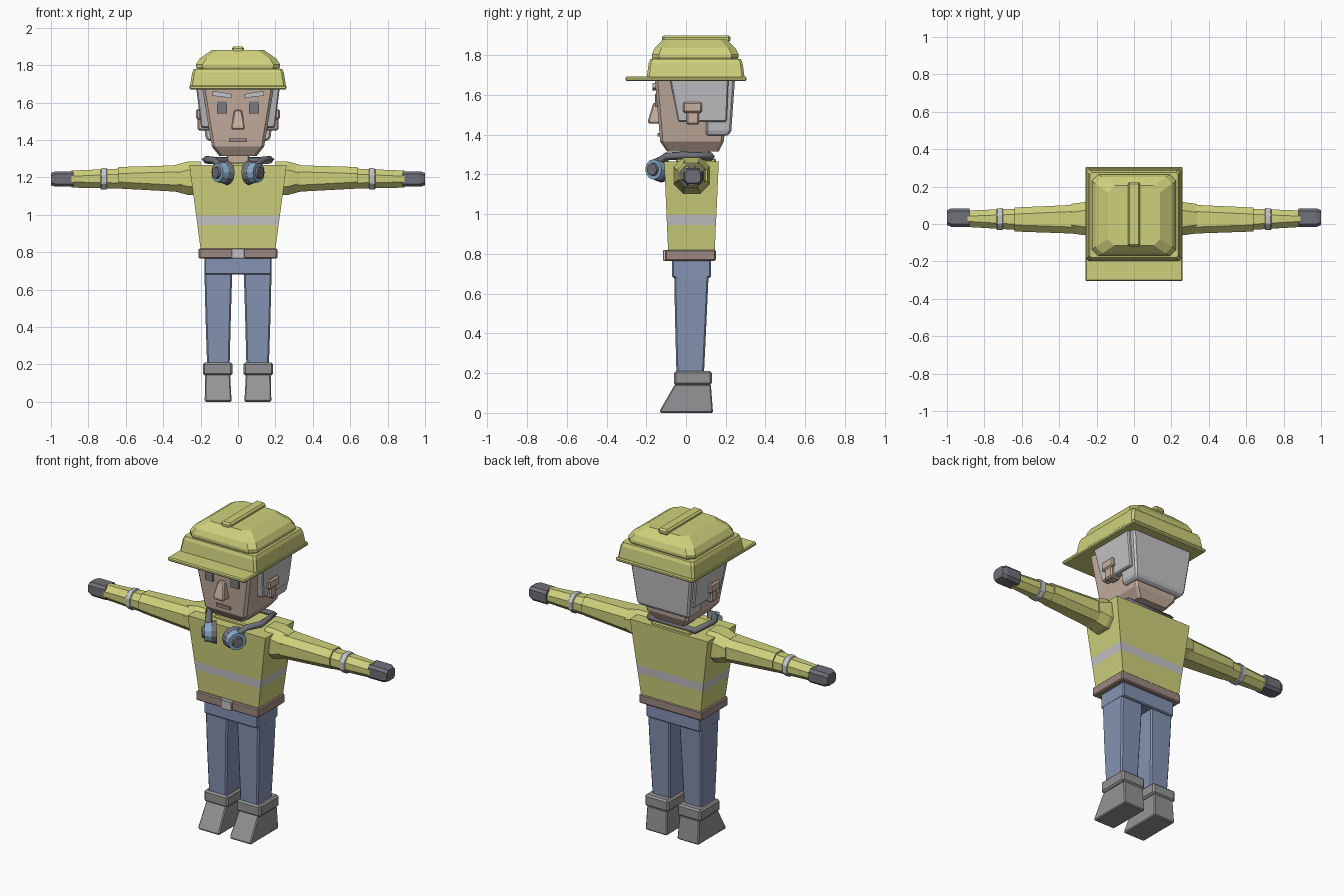
import bpy, bmesh, math
from mathutils import Vector

if "Cube" in bpy.data.objects:
    bpy.data.objects.remove(bpy.data.objects["Cube"])


def material(name, r, g, b):
    m = bpy.data.materials.new(name)
    lin = [((v / 255 + 0.055) / 1.055) ** 2.4 for v in (r, g, b)]
    m.diffuse_color = (*lin, 1)
    m.use_nodes = True
    m.node_tree.nodes["Principled BSDF"].inputs["Base Color"].default_value = m.diffuse_color
    return m


YELLOW = material("safety_yellow", 206, 209, 124)
SILVER = material("silver_grey", 196, 196, 199)
SKIN = material("skin", 198, 176, 160)
DENIM = material("denim_blue", 133, 147, 178)
BOOT = material("boot_grey", 148, 148, 150)
BROWN = material("belt_brown", 158, 137, 128)
DARK = material("dark_grey", 112, 112, 120)
BLUE = material("light_blue", 135, 172, 202)
EYE = material("eye_grey", 122, 122, 126)


def finish(name, bm, mats, bevel=0):
    bmesh.ops.recalc_face_normals(bm, faces=bm.faces)
    me = bpy.data.meshes.new(name)
    bm.to_mesh(me)
    bm.free()
    for m in mats:
        me.materials.append(m)
    ob = bpy.data.objects.new(name, me)
    bpy.context.collection.objects.link(ob)
    if bevel:
        mod = ob.modifiers.new("bevel", 'BEVEL')
        mod.width = bevel
        mod.segments = 1
        mod.limit_method = 'ANGLE'
    return ob


def loft(name, mat, secs, axis='z', c=0, bevel=0.006, side=1, band=None):
    """Skin rectangles (t, a0, a1, b0, b1) along an axis; c cuts the corners."""
    bm = bmesh.new()
    rings = []
    for t, a0, a1, b0, b1 in secs:
        if c:
            k = min(c, (a1 - a0) * 0.45, (b1 - b0) * 0.45)
            pts = [(a0 + k, b0), (a1 - k, b0), (a1, b0 + k), (a1, b1 - k),
                   (a1 - k, b1), (a0 + k, b1), (a0, b1 - k), (a0, b0 + k)]
        else:
            pts = [(a0, b0), (a1, b0), (a1, b1), (a0, b1)]
        ring = []
        for a, b in pts:
            x, y, z = (a, b, t) if axis == 'z' else (t, a, b)
            ring.append(bm.verts.new((x * side, y, z)))
        rings.append(ring)
    n = len(rings[0])
    for r, (lo, hi) in enumerate(zip(rings, rings[1:])):
        for i in range(n):
            f = bm.faces.new((lo[i], lo[(i + 1) % n], hi[(i + 1) % n], hi[i]))
            f.material_index = int(band is not None and r == band)
    bm.faces.new(rings[0])
    bm.faces.new(rings[-1])
    return finish(name, bm, [mat] if band is None else [mat, SILVER], bevel)


def box(name, mat, x0, x1, y0, y1, z0, z1, bevel=0.006, side=1):
    return loft(name, mat, [(z0, x0, x1, y0, y1), (z1, x0, x1, y0, y1)],
                bevel=bevel, side=side)


def disc(name, mat, centre, direction, radius, depth):
    bm = bmesh.new()
    bmesh.ops.create_cone(bm, cap_ends=True, segments=12, radius1=radius,
                          radius2=radius * 0.88, depth=depth)
    ob = finish(name, bm, [mat])
    ob.rotation_euler = Vector(direction).to_track_quat('Z', 'Y').to_euler()
    ob.location = centre


# Trousers, belt and jacket
box("hips", DENIM, -.18, .18, -.07, .125, .68, .775)
box("belt", BROWN, -.21, .21, -.105, .15, .765, .82)
box("buckle", SILVER, -.036, .036, -.115, -.09, .765, .82, .003)
loft("jacket", YELLOW, [(.815, -.2, .2, -.09, .145), (.945, -.217, .217, -.096, .15),
                        (.995, -.224, .224, -.098, .153), (1.265, -.26, .26, -.11, .165)],
     bevel=0, band=1)
box("collar", YELLOW, -.13, .13, -.05, .15, 1.25, 1.28)

# Limbs, both sides
for s, tag in ((-1, "left"), (1, "right")):
    loft(tag + "_foot", BOOT, [(0, .035, .178, -.13, .135), (.015, .035, .178, -.13, .135),
                               (.145, .042, .175, -.055, .125)], side=s)
    box(tag + "_boot_cuff", BOOT, .03, .188, -.06, .13, .14, .21, .01, s)
    loft(tag + "_leg", DENIM, [(.19, .045, .165, -.048, .09), (.46, .038, .174, -.055, .103),
                               (.72, .03, .18, -.06, .115)], bevel=.008, side=s)
    loft(tag + "_shoulder", YELLOW, [(.2, -.06, .117, 1.105, 1.285),
                                     (.265, -.06, .117, 1.105, 1.285),
                                     (.338, -.05, .107, 1.125, 1.265)],
         'x', .045, 0, s)
    loft(tag + "_upper_arm", YELLOW, [(.3, -.052, .103, 1.122, 1.265),
                                      (.64, -.04, .088, 1.14, 1.255)], 'x', .035, 0, s)
    loft(tag + "_forearm", YELLOW, [(.62, -.032, .082, 1.14, 1.247),
                                    (.89, -.016, .072, 1.145, 1.236)], 'x', .03, 0, s)
    loft(tag + "_sleeve_stripe", SILVER, [(.7, -.033, .085, 1.134, 1.25),
                                          (.735, -.031, .083, 1.135, 1.248)], 'x', .033, .004, s)
    loft(tag + "_glove", DARK, [(.88, -.016, .084, 1.15, 1.232), (.975, -.016, .084, 1.15, 1.232),
                                (1.0, -.006, .074, 1.157, 1.223)], 'x', .015, 0, s)

# Head
box("neck", SKIN, -.06, .06, 0, .12, 1.24, 1.33)
loft("head", SKIN, [(1.315, -.1, .1, -.095, .165), (1.365, -.14, .14, -.13, .19),
                    (1.7, -.195, .195, -.158, .225)], c=.014, bevel=0)
loft("nose", SKIN, [(1.455, -.035, .035, -.19, -.12), (1.475, -.035, .035, -.19, -.12),
                    (1.56, -.02, .02, -.165, -.12)])
box("mouth", BROWN, -.047, .047, -.143, -.13, 1.39, 1.408, 0)
loft("back_hair", SILVER, [(1.395, -.165, .165, .1, .215), (1.42, -.175, .175, .1, .228),
                           (1.7, -.21, .21, .1, .248)], bevel=.01)
for s, tag in ((-1, "left"), (1, "right")):
    loft(tag + "_side_hair", SILVER, [(1.465, .12, .197, -.04, .205),
                                      (1.7, .12, .226, -.085, .215)], side=s)
    box(tag + "_ear_top", SKIN, .17, .224, -.015, .08, 1.51, 1.565, .008, s)
    box(tag + "_ear_lobe", SKIN, .15, .216, .003, .065, 1.45, 1.52, .008, s)
    box(tag + "_eye", EYE, .06, .112, -.157, -.14, 1.54, 1.605, 0, s)
    loft(tag + "_eyebrow", SILVER, [(.035, -.168, -.14, 1.622, 1.645),
                                    (.09, -.168, -.14, 1.632, 1.656),
                                    (.14, -.168, -.14, 1.635, 1.66)], 'x', 0, 0, s)

# Hard hat
box("hat_brim", YELLOW, -.26, .26, -.305, .305, 1.67, 1.692)
loft("hat_band", YELLOW, [(1.685, -.257, .257, -.198, .295), (1.76, -.245, .245, -.188, .285),
                          (1.78, -.236, .236, -.18, .276)], c=.012, bevel=0)
loft("hat_dome", YELLOW, [(1.77, -.215, .215, -.165, .255), (1.79, -.225, .225, -.172, .265),
                          (1.803, -.225, .225, -.172, .265), (1.835, -.205, .205, -.158, .25),
                          (1.88, -.14, .14, -.115, .205)], c=.035, bevel=0)
box("hat_ridge", YELLOW, -.033, .033, -.12, .225, 1.865, 1.9, .01)

# Ear protectors resting round the neck
curve = bpy.data.curves.new("headband", 'CURVE')
curve.dimensions = '3D'
curve.bevel_depth = .02
curve.bevel_resolution = 0
curve.use_fill_caps = True
half = [(.1, -.135, 1.265), (.125, -.1, 1.29), (.175, -.02, 1.295), (.15, .13, 1.29)]
path = half + [(-x, y, z) for x, y, z in reversed(half)]
spline = curve.splines.new('POLY')
spline.points.add(len(path) - 1)
for p, co in zip(spline.points, path):
    p.co = (*co, 1)
curve.materials.append(DARK)
bpy.context.collection.objects.link(bpy.data.objects.new("headband", curve))
for s, tag in ((-1, "left"), (1, "right")):
    out = Vector((s * .8, -.6, 0))
    base = Vector((s * .085, -.145, 1.225))
    disc(tag + "_ear_pad", DARK, base - out * .02, out, .066, .03)
    disc(tag + "_ear_cup", BLUE, base + out * .012, out, .058, .04)
    disc(tag + "_ear_cap", DARK, base + out * .037, out, .034, .018)
